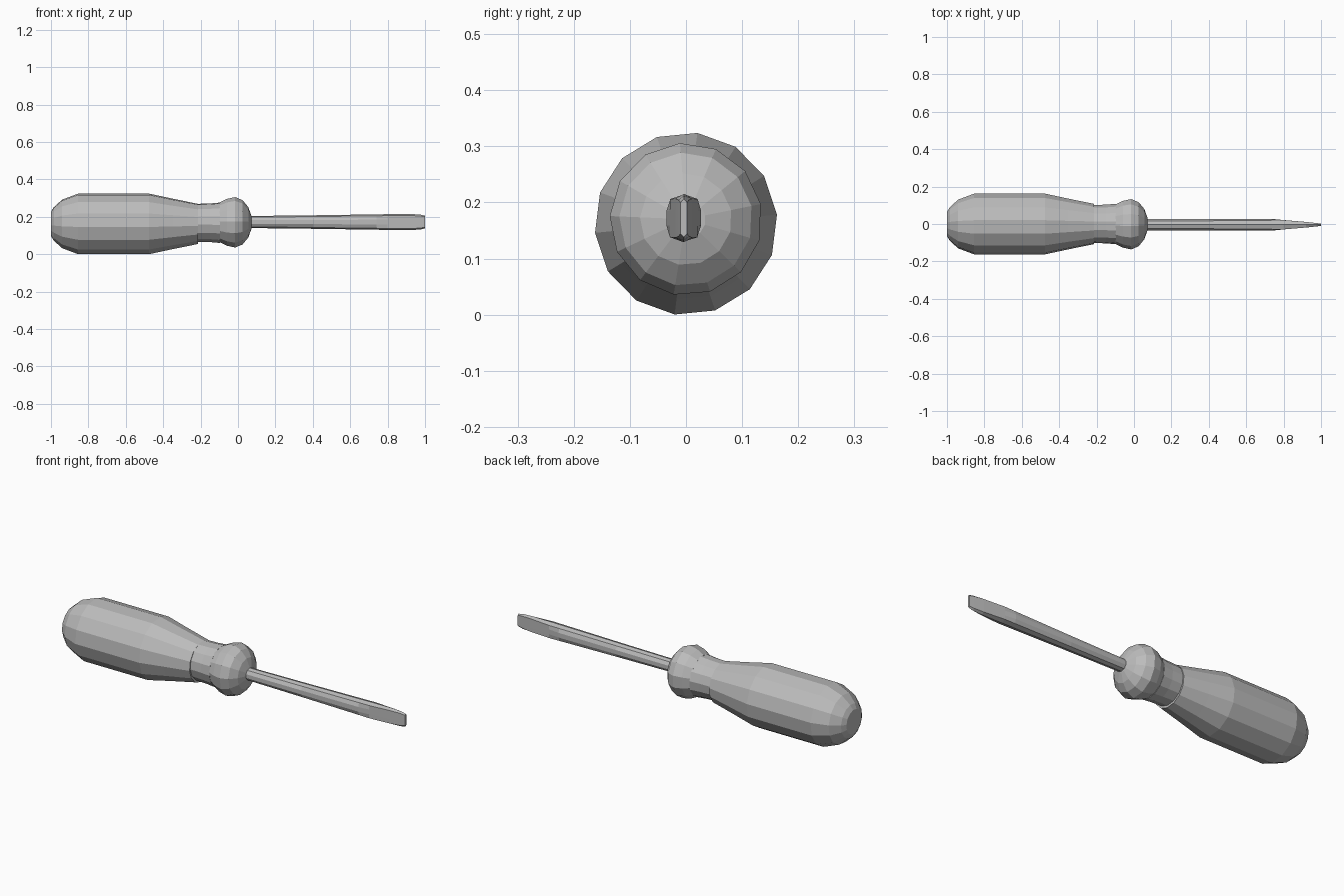
import bpy, bmesh, math

cube = bpy.data.objects.get("Cube")
if cube:
    bpy.data.objects.remove(cube, do_unlink=True)

grey = bpy.data.materials.new("plain grey")
grey.use_nodes = True
grey.diffuse_color = (0.5, 0.5, 0.5, 1)
grey.node_tree.nodes["Principled BSDF"].inputs["Base Color"].default_value = (0.5, 0.5, 0.5, 1)


def loft(name, sections, sides, centre, turn=0.0):
    """Skin rings along x; each section is (x, half_height, half_width limit)."""
    bm = bmesh.new()
    rings = []
    for x, r, limit in sections:
        ring = []
        for i in range(sides):
            a = math.tau * i / sides + turn
            y = max(-limit, min(limit, r * math.cos(a)))
            ring.append(bm.verts.new((x, centre[0] + y, centre[1] + r * math.sin(a))))
        rings.append(ring)
    for a, b in zip(rings, rings[1:]):
        for i in range(sides):
            j = (i + 1) % sides
            bm.faces.new((a[i], a[j], b[j], b[i]))
    bm.faces.new(rings[0][::-1])
    bm.faces.new(rings[-1])
    bmesh.ops.recalc_face_normals(bm, faces=bm.faces)
    mesh = bpy.data.meshes.new(name)
    bm.to_mesh(mesh)
    bm.free()
    mesh.materials.append(grey)
    obj = bpy.data.objects.new(name, mesh)
    bpy.context.collection.objects.link(obj)
    return obj


def lathe(name, profile, sides, centre, turn=0.0):
    return loft(name, [(x, r, r) for x, r in profile], sides, centre, turn)


# Rounded grip tapering to the neck
lathe("handle_grip", [(-1, 0.065), (-0.985, 0.09), (-0.94, 0.131), (-0.855, 0.163),
                      (-0.475, 0.163), (-0.35, 0.136), (-0.213, 0.108)], 14, (0, 0.162), 0.1)

# Neck collar, slightly recessed from the grip
lathe("handle_collar", [(-0.22, 0.102), (-0.15, 0.104), (-0.095, 0.109)], 14, (0, 0.168), 0.1)

# Faceted knob at the front of the handle
lathe("handle_knob", [(-0.1, 0.106), (-0.06, 0.126), (-0.015, 0.136), (0.025, 0.119),
                      (0.055, 0.082), (0.072, 0.035)], 13, (0, 0.17), 0.2)

# Shaft that flares in height and flattens into the blade
loft("shaft_and_blade", [(0.05, 0.032, 0.031), (0.4, 0.036, 0.031), (0.74, 0.041, 0.031),
                         (0.8, 0.042, 0.025), (0.92, 0.043, 0.015), (0.975, 0.04, 0.009),
                         (1, 0.034, 0.006)], 10, (-0.004, 0.172), math.pi / 10)
